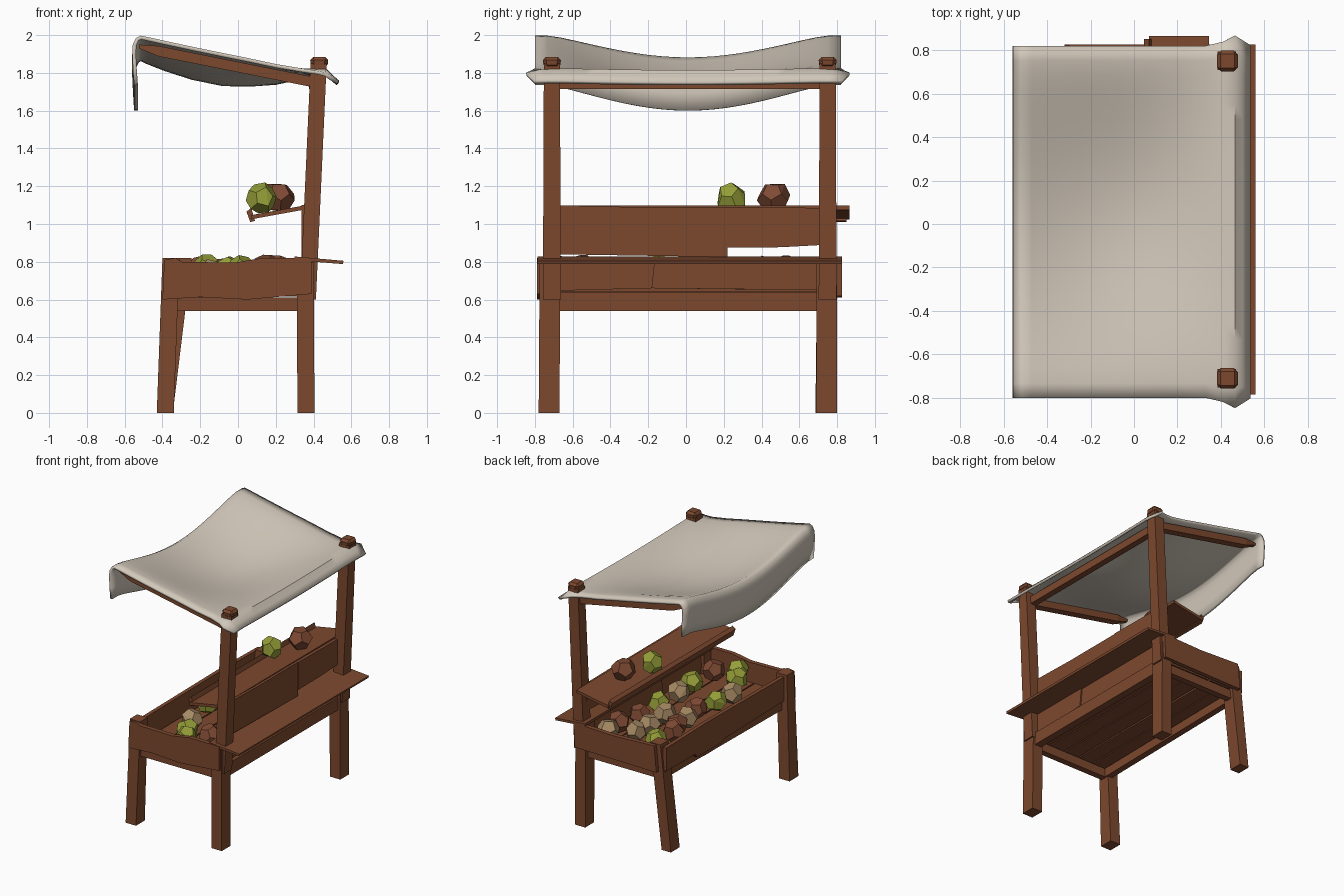
import bpy, bmesh, math, random
from mathutils import Vector, Matrix

if "Cube" in bpy.data.objects:
    bpy.data.objects.remove(bpy.data.objects["Cube"])

random.seed(4)


def material(name, rgb):
    m = bpy.data.materials.new(name)
    m.diffuse_color = (*rgb, 1)
    m.use_nodes = True
    m.node_tree.nodes["Principled BSDF"].inputs["Base Color"].default_value = m.diffuse_color
    return m


WOOD = material("brown wood", (0.205, 0.066, 0.028))
CLOTH = material("beige canvas", (0.64, 0.575, 0.49))
GREEN = material("yellow green fruit", (0.30, 0.34, 0.04))
RUST = material("rust fruit", (0.21, 0.068, 0.034))
TAN = material("tan fruit", (0.38, 0.25, 0.125))


def finish(name, bm, mat):
    bmesh.ops.recalc_face_normals(bm, faces=bm.faces[:])
    me = bpy.data.meshes.new(name)
    bm.to_mesh(me)
    bm.free()
    me.materials.append(mat)
    ob = bpy.data.objects.new(name, me)
    bpy.context.collection.objects.link(ob)
    return ob


def beam(name, p0, p1, size0, size1=None, mat=WOOD):
    """Box post from p0 to p1; sizes are (x, y) if upright, (y, z) if along x, (x, z) if along y."""
    p0, p1 = Vector(p0), Vector(p1)
    d = p1 - p0
    axis = max(range(3), key=lambda i: abs(d[i]))
    a, b = [i for i in range(3) if i != axis]
    bm = bmesh.new()
    rings = []
    for p, s in ((p0, size0), (p1, size1 or size0)):
        ring = []
        for u, v in ((-1, -1), (1, -1), (1, 1), (-1, 1)):
            q = p.copy()
            q[a] += u * s[0] / 2
            q[b] += v * s[1] / 2
            ring.append(bm.verts.new(q))
        rings.append(ring)
        bm.faces.new(ring)
    for i in range(4):
        j = (i + 1) % 4
        bm.faces.new((rings[0][i], rings[0][j], rings[1][j], rings[1][i]))
    return finish(name, bm, mat)


def board(name, pts, axis, lo, hi):
    """Outline pushed along an axis: 'x' takes (y, z) points, 'y' takes (x, z) points."""
    place = {'x': lambda p, t: (t, p[0], p[1]), 'y': lambda p, t: (p[0], t, p[1])}[axis]
    bm = bmesh.new()
    r0 = [bm.verts.new(place(p, lo)) for p in pts]
    r1 = [bm.verts.new(place(p, hi)) for p in pts]
    bm.faces.new(r0)
    bm.faces.new(r1)
    for i in range(len(pts)):
        j = (i + 1) % len(pts)
        bm.faces.new((r0[i], r0[j], r1[j], r1[i]))
    return finish(name, bm, WOOD)


# Legs
beam("leg_front_left", (-0.385, -0.725, 0), (-0.355, -0.725, 0.82), (0.09, 0.11), (0.09, 0.09))
beam("leg_front_right", (-0.385, 0.74, 0), (-0.29, 0.745, 0.82), (0.08, 0.11), (0.09, 0.10))
beam("leg_back_left", (0.36, -0.725, 0), (0.355, -0.72, 0.80), (0.09, 0.11))
beam("leg_back_right", (0.36, 0.745, 0), (0.355, 0.745, 0.80), (0.09, 0.11))

# Tall canopy posts with chunky caps
for side, y in (("left", -0.71), ("right", 0.75)):
    beam("canopy_post_" + side, (0.37, y, 0.60), (0.427, y, 1.85), (0.085, 0.095), (0.085, 0.085))
    cap = beam("post_cap_" + side, (0.43, y, 1.825), (0.43, y, 1.885), (0.085, 0.085), (0.10, 0.10))
    bev = cap.modifiers.new("chamfer", 'BEVEL')
    bev.width, bev.segments = 0.018, 1

# Lower frame rails
for side, y in (("left", -0.725), ("right", 0.745)):
    beam("end_rail_" + side, (-0.36, y, 0.575), (0.36, y, 0.575), (0.05, 0.07))
beam("rail_back", (0.355, -0.70, 0.59), (0.355, 0.72, 0.59), (0.06, 0.10))
beam("rail_front", (-0.335, -0.70, 0.575), (-0.315, 0.72, 0.575), (0.05, 0.07))

# Crate floor slats
for i in range(5):
    x = -0.27 + i * 0.135
    beam("floor_slat", (x, -0.75, 0.63), (x + random.uniform(-.01, .01), 0.77, 0.63), (0.125, 0.025))

# Crate walls
board("end_panel_left", [(-0.40, 0.60), (-0.20, 0.613), (0.05, 0.60), (0.39, 0.63), (0.39, 0.82),
                         (0.13, 0.82), (-0.02, 0.795), (-0.30, 0.80), (-0.33, 0.82), (-0.39, 0.81)],
      'y', -0.79, -0.755)
board("end_panel_right", [(-0.32, 0.61), (0.39, 0.62), (0.40, 0.81), (0.05, 0.80), (-0.30, 0.815)],
      'y', 0.79, 0.825)
board("front_panel", [(-0.76, 0.615), (0.05, 0.60), (0.10, 0.58), (0.40, 0.585), (0.42, 0.615),
                      (0.78, 0.62), (0.78, 0.80), (0.3, 0.81), (-0.76, 0.80)], 'x', -0.375, -0.345)
board("back_panel_left", [(-0.75, 0.645), (-0.18, 0.66), (-0.165, 0.80), (-0.75, 0.80)], 'x', 0.335, 0.365)
board("back_panel_right", [(-0.18, 0.66), (0.72, 0.65), (0.78, 0.80), (-0.165, 0.80)], 'x', 0.325, 0.355)

# Narrow counter at the back
board("counter", [(0.30, 0.808), (0.555, 0.788), (0.56, 0.805), (0.30, 0.828)], 'y', -0.785, 0.825)

# Upright boards between the posts, with a tilted display shelf
board("upper_board_left", [(-0.70, 0.84), (0.22, 0.825), (0.22, 1.09), (-0.30, 1.09), (-0.70, 1.10)],
      'x', 0.335, 0.365)
board("upper_board_right", [(0.22, 0.875), (0.50, 0.877), (0.74, 0.89), (0.74, 1.085), (0.22, 1.09)],
      'x', 0.34, 0.37)
board("display_shelf", [(0.07, 1.025), (0.345, 1.075), (0.345, 1.097), (0.07, 1.047)], 'y', -0.70, 0.865)
board("shelf_lip", [(0.045, 1.065), (0.065, 1.01), (0.09, 1.017), (0.07, 1.085)], 'y', -0.68, 0.85)

# Canopy frame
for side, y in (("left", -0.715), ("right", 0.74)):
    beam("canopy_arm_" + side, (0.43, y, 1.745), (-0.42, y, 1.915), (0.06, 0.055))
    beam("canopy_arm_tip_" + side, (-0.42, y, 1.915), (-0.525, y, 1.94), (0.06, 0.055), (0.03, 0.02))
beam("canopy_crossbar", (0.40, -0.72, 1.745), (0.40, 0.75, 1.745), (0.05, 0.06))

# Canvas: (x, z at the edges, sag in the middle) from back hem to hanging flap
ROWS = [(0.535, 1.76, 0.01), (0.50, 1.79, 0.01), (0.465, 1.825, 0.01), (0.41, 1.822, 0.015),
        (0.33, 1.825, 0.04), (0.2, 1.847, 0.09), (0.06, 1.877, 0.13), (-0.08, 1.905, 0.155),
        (-0.24, 1.938, 0.155), (-0.38, 1.968, 0.14), (-0.47, 1.988, 0.125), (-0.515, 1.997, 0.115),
        (-0.54, 1.985, 0.115), (-0.557, 1.95, 0.115), (-0.56, 1.90, 0.12), (-0.556, 1.82, 0.125),
        (-0.55, 1.735, 0.135)]
N = 24
bm = bmesh.new()
grid = []
for x, z, sag in ROWS:
    flare = 0.05 * max(0, 1 - abs(x - 0.46) / 0.08)
    row = []
    for i in range(N + 1):
        t = 2 * i / N - 1
        y = 0.01 + 0.81 * t + flare * math.copysign(max(0, abs(t) - 0.8) / 0.2, t)
        dip = sag * math.cos(min(1, abs(t) / 0.9) * math.pi / 2) ** 1.15
        row.append(bm.verts.new((x, y, z - dip - flare * 0.5 * max(0, abs(t) - 0.9) / 0.1)))
    grid.append(row)
for r0, r1 in zip(grid, grid[1:]):
    for i in range(N):
        bm.faces.new((r0[i], r0[i + 1], r1[i + 1], r1[i]))
canvas = finish("canopy_canvas", bm, CLOTH)
if sum(p.normal.z for p in canvas.data.polygons) < 0:
    canvas.data.flip_normals()
solid = canvas.modifiers.new("thickness", 'SOLIDIFY')
solid.thickness, solid.offset = 0.02, -1
bpy.context.view_layer.objects.active = canvas
canvas.select_set(True)
bpy.ops.object.shade_smooth_by_angle(angle=math.radians(50))


# Faceted fruit: a chunky twelve-sided solid, slightly squashed and turned
def fruit(name, loc, r, mat):
    ico = bmesh.new()
    bmesh.ops.create_icosphere(ico, subdivisions=1, radius=1)
    pts = [f.calc_center_median().normalized() for f in ico.faces]
    ico.free()
    turn = Matrix.Rotation(random.uniform(0, 6.28), 3, 'Z') @ Matrix.Rotation(random.uniform(0, 6.28), 3, 'X')
    bm = bmesh.new()
    for p in pts:
        q = turn @ p * r * random.uniform(0.93, 1.07)
        bm.verts.new(Vector(loc) + q)
    bmesh.ops.convex_hull(bm, input=bm.verts[:])
    bmesh.ops.dissolve_limit(bm, angle_limit=math.radians(14), verts=bm.verts[:], edges=bm.edges[:])
    finish(name, bm, mat)


fruit("shelf_fruit_green", (0.125, 0.24, 1.135), 0.083, GREEN)
fruit("shelf_fruit_rust", (0.215, 0.465, 1.14), 0.088, RUST)

# Fruit lying in the crate, grouped by colour
CRATE = {
    GREEN: [(0.18, -0.33), (0.19, 0.06), (-0.14, 0.57), (-0.165, -0.14), (-0.05, -0.56), (0.02, -0.67)],
    RUST: [(0.19, 0.30), (0.21, 0.53), (-0.12, 0.29), (-0.09, 0.0), (0.15, -0.56), (-0.19, 0.43)],
    TAN: [(0.16, -0.14), (0.2, 0.68), (0.03, 0.58), (0.03, 0.41), (-0.12, 0.16), (-0.14, -0.37), (0.04, 0.2)],
}
for mat, spots in CRATE.items():
    for x, y in spots:
        fruit("crate_" + mat.name.replace(" ", "_"), (x, y, random.uniform(0.725, 0.765)), 0.082, mat)
